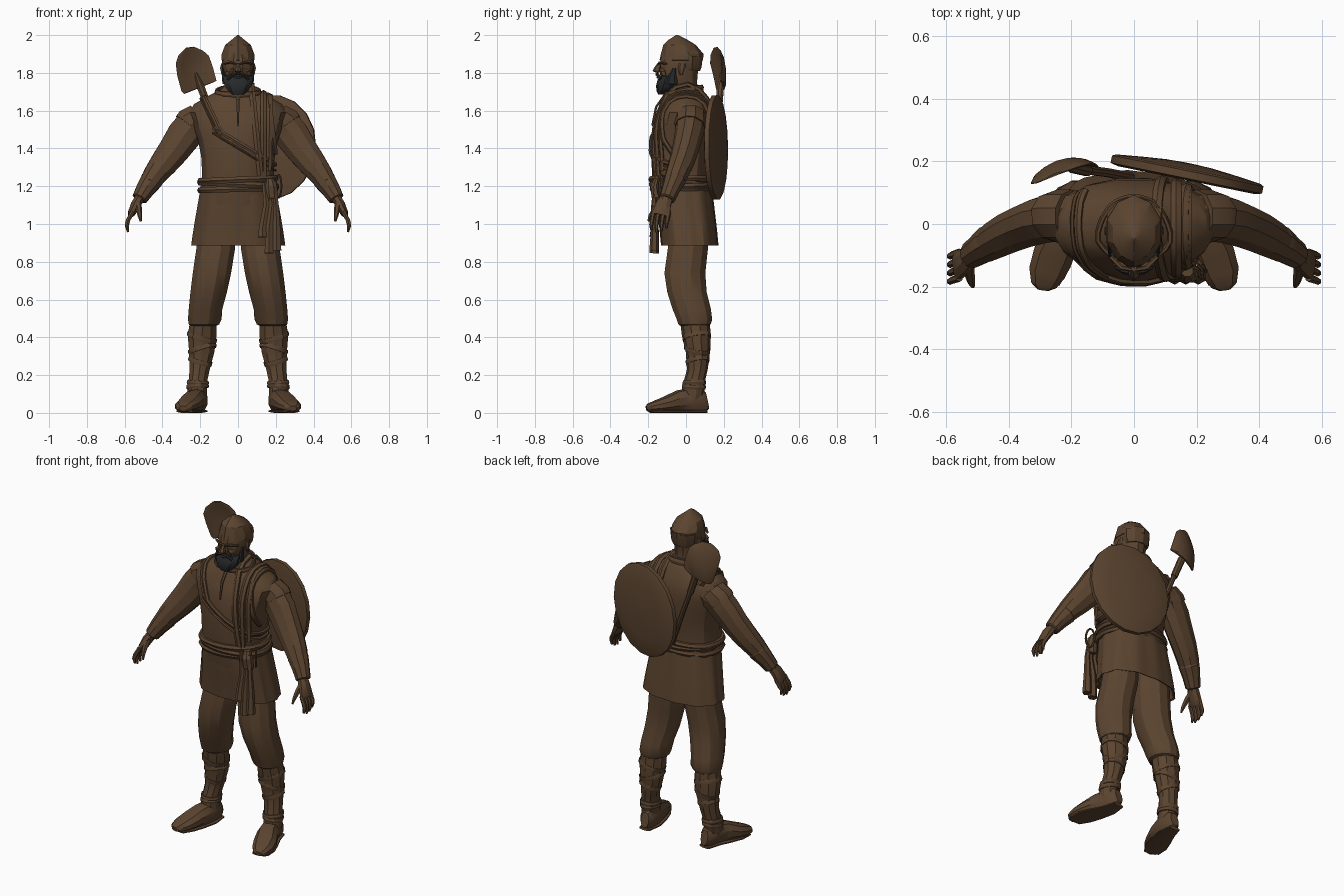
import bpy, bmesh, math
from mathutils import Vector
from mathutils.bvhtree import BVHTree

X, Y, Z = Vector((1, 0, 0)), Vector((0, 1, 0)), Vector((0, 0, 1))


def material(name, rgb):
    m = bpy.data.materials.new(name)
    m.diffuse_color = (*rgb, 1)
    return m


BROWN = material("brown cloth", (0.105, 0.058, 0.029))
DARK = material("dark beard", (0.021, 0.022, 0.024))


def finish(name, bm, mat):
    bmesh.ops.recalc_face_normals(bm, faces=bm.faces)
    me = bpy.data.meshes.new(name)
    bm.to_mesh(me)
    bm.free()
    me.materials.append(mat)
    ob = bpy.data.objects.new(name, me)
    bpy.context.collection.objects.link(ob)
    bpy.ops.object.select_all(action='DESELECT')
    ob.select_set(True)
    bpy.context.view_layer.objects.active = ob
    bpy.ops.object.shade_smooth_by_angle(angle=math.radians(28))
    return ob


def loft(name, secs, n=10, ref=None, mat=BROWN, s=1, power=2.0, closed=False, wave=(0, 0)):
    """Skin rings (x, y, z, half width, half depth); ref=None keeps the rings level."""
    bm = bmesh.new()
    pts = [Vector((p[0] * s, p[1], p[2])) for p in secs]
    rings, m = [], len(secs)
    for i, p in enumerate(pts):
        u, v = X, Y
        if ref:
            a, b = (pts[i - 1], pts[(i + 1) % m]) if closed else (pts[max(i - 1, 0)], pts[min(i + 1, m - 1)])
            t = (b - a).normalized()
            r = ref(p) if callable(ref) else ref
            u = t.cross(r).normalized()
            v = u.cross(t)
        ring = []
        for k in range(n):
            q = 2 * math.pi * (k + 0.5) / n
            c, d = math.cos(q), math.sin(q)
            f = (abs(c) ** power + abs(d) ** power) ** (-1 / power) * (1 + wave[0] * math.cos(wave[1] * q))
            ring.append(bm.verts.new(p + u * (c * f * secs[i][3]) + v * (d * f * secs[i][4])))
        rings.append(ring)
    for i in range(m if closed else m - 1):
        a, b = rings[i], rings[(i + 1) % m]
        for k in range(n):
            bm.faces.new((a[k], a[(k + 1) % n], b[(k + 1) % n], b[k]))
    if not closed:
        bm.faces.new(rings[0])
        bm.faces.new(rings[-1])
    return finish(name, bm, mat)


def wrap(name, body, c, a, b, w, d, arc=None, n=28):
    """Lay a band on a body where the plane through c, spanned by a and b, cuts it."""
    tree = BVHTree.FromPolygons([v.co for v in body.data.vertices],
                                [p.vertices for p in body.data.polygons])
    c, a, b = Vector(c), Vector(a).normalized(), Vector(b).normalized()
    lo, hi = arc or (0, 360)
    secs = []
    for i in range(n):
        q = math.radians(lo + (hi - lo) * i / (n if arc is None else n - 1))
        out = a * math.cos(q) + b * math.sin(q)
        hit = tree.ray_cast(c + out * 0.8, -out)[0]
        if hit:
            p = hit + out * d * 0.4
            secs.append((*p, w, d))
    return loft(name, secs, 6, lambda p: p - c, closed=arc is None)


# Tunic
torso = loft("tunic_body", [
    (0, -.02, 1.10, .19, .14), (0, -.025, 1.20, .198, .15), (0, -.03, 1.27, .192, .152),
    (0, -.025, 1.36, .197, .16), (0, -.02, 1.45, .215, .162), (0, -.01, 1.53, .245, .158),
    (0, -.003, 1.59, .262, .145), (0, 0, 1.635, .235, .125), (0, 0, 1.675, .165, .112),
    (0, 0, 1.71, .095, .092), (0, 0, 1.735, .07, .072)], 16, power=2.3)
skirt = loft("tunic_skirt", [
    (0, -.015, 1.21, .195, .148), (0, -.01, 1.14, .206, .152), (0, .005, 1.03, .225, .15),
    (0, .014, .95, .238, .15), (0, .02, .885, .247, .15), (0, .02, .89, .237, .139),
    (0, .015, .99, .21, .12)], 44, power=2.4, wave=(.022, 11))
loft("neck_slit", [(0, -.108, 1.69, .012, .006), (0, -.158, 1.62, .009, .006),
                   (0, -.178, 1.52, .004, .006)], 6, Y)

# Sash, collar and straps
for i, (z, tilt) in enumerate(((1.235, .04), (1.21, -.05), (1.185, .03))):
    wrap(f"sash_{i}", torso, (0, -.02, z), (1, 0, tilt), Y, .018, .016)
wrap("collar", torso, (0, 0, 1.705), (1, 0, 0), (0, 1, .2), .018, .009)
for i, w in enumerate((.014, .007)):
    wrap(f"upper_strap_{i}", torso, (-.125 - .024 * i, -.02, 1.56), (-.09, 0, .19), -Y, w, .011, (-60, 122), 18)
    wrap(f"lower_strap_{i}", torso, (.07, -.02, 1.39 - .03 * i), (.30, 0, -.18), -Y, w, .011, (-20, 150), 18)
for i, (x, lean) in enumerate(((.10, -.1), (.135, 0), (.165, .02), (.185, -.12))):
    wrap(f"shoulder_cloth_{i}", torso, (x, -.02, 1.45), (lean, 0, 1), -Y, .019, .014, (-70, 148), 18)

# Hanging sash ends, pouch and rope loop
for i, (x0, x1, z) in enumerate(((.14, .13, .93), (.17, .165, .845), (.19, .205, .86))):
    loft(f"sash_end_{i}", [(x0, -.16, 1.22, .014, .012), (x0 + .01, -.17, 1.1, .018, .014),
                           (x1, -.165, .98, .022, .02), (x1, -.168, z, .028, .026)], 6, Y)
loft("belt_pouch", [(.17, -.15, 1.24, .02, .02), (.175, -.16, 1.2, .035, .03),
                    (.18, -.155, 1.14, .035, .03), (.18, -.15, 1.12, .02, .02)], 8)
loft("rope_loop", [(.215 + .015 * math.sin(q), -.13 - .02 * math.sin(q), 1.2 + .06 * math.cos(q), .006, .006)
                   for q in (i * math.pi / 6 for i in range(12))], 6, Y, closed=True)

for s, side in ((1, "left"), (-1, "right")):
    # Sleeve with its shoulder seam and forearm cuff
    loft(f"{side}_sleeve", [
        (.17, .02, 1.56, .075, .09), (.24, .025, 1.525, .095, .08), (.285, .015, 1.47, .096, .076),
        (.34, -.004, 1.39, .086, .071), (.39, -.024, 1.325, .077, .068), (.44, -.05, 1.26, .065, .062),
        (.47, -.07, 1.215, .055, .054)], 10, Y, s=s)
    loft(f"{side}_shoulder_seam", [(.20, .025, 1.57, .08, .085), (.245, .025, 1.53, .097, .085),
                                   (.257, .023, 1.515, .094, .081)], 10, Y, s=s)
    loft(f"{side}_cuff", [(.445, -.053, 1.25, .055, .05), (.455, -.058, 1.235, .062, .06),
                          (.49, -.08, 1.185, .052, .05), (.52, -.10, 1.135, .043, .044),
                          (.523, -.102, 1.13, .035, .035)], 10, Y, s=s)
    # Hand
    loft(f"{side}_palm", [(.515, -.098, 1.145, .028, .032), (.54, -.118, 1.105, .028, .042),
                          (.562, -.13, 1.06, .022, .05), (.57, -.134, 1.045, .014, .045)], 8, Y, s=s)
    for k in range(4):
        y = -.172 + k * .027
        dz = (.012, 0, .004, .02)[k]
        loft(f"{side}_finger_{k}", [(.558, y, 1.065, .013, .013), (.582, y - .008, 1.02, .013, .012),
                                    (.588, y - .012, .985 + dz, .011, .011),
                                    (.582, y - .012, .957 + dz, .006, .006)], 6, Y, s=s)
    loft(f"{side}_thumb", [(.528, -.125, 1.12, .017, .017), (.525, -.165, 1.08, .016, .016),
                           (.52, -.188, 1.045, .012, .012), (.515, -.2, 1.015, .006, .006)], 6, X, s=s)

    # Baggy trouser leg
    loft(f"{side}_trouser", [
        (.11, .02, 1.0, .10, .10), (.118, .01, .87, .106, .11), (.138, -.006, .74, .105, .112),
        (.155, .005, .64, .10, .108), (.172, .03, .55, .092, .105), (.176, .045, .495, .092, .097),
        (.18, .045, .468, .083, .088), (.183, .045, .46, .07, .075)], 12, s=s)
    # Wrapped lower leg
    shin = loft(f"{side}_leg_wrap", [
        (.183, .045, .50, .072, .078), (.19, .055, .41, .08, .077), (.192, .063, .32, .070, .064),
        (.203, .06, .23, .056, .055), (.212, .045, .17, .052, .056), (.216, .035, .10, .055, .062),
        (.216, .03, .06, .045, .06)], 10, s=s)
    for i, (z, t) in enumerate(((.40, .3), (.34, -.3), (.27, .3), (.16, .05), (.14, -.08))):
        cx = .192 if z > .2 else .212
        wrap(f"{side}_leg_band_{i}", shin, (cx * s, .052, z), (1, 0, t * s), (0, 1, t / 2),
             .014, .004 if z > .2 else .007, n=14)
    # Shoe, pointing outward
    loft(f"{side}_shoe", [
        (.205, .113, .065, .025, .045), (.207, .09, .06, .042, .06), (.212, .03, .066, .052, .066),
        (.232, -.04, .06, .06, .06), (.258, -.10, .045, .066, .045), (.278, -.155, .034, .06, .034),
        (.288, -.195, .027, .042, .024), (.29, -.21, .024, .02, .014)], 10, Z, s=s, power=2.7)
    loft(f"{side}_sole", [
        (.206, .112, .009, .035, .009), (.212, .03, .009, .053, .009), (.238, -.05, .009, .062, .009),
        (.264, -.12, .009, .064, .009), (.283, -.185, .009, .046, .009)], 8, Z, s=s, power=4)

    # Face details
    loft(f"{side}_brow", [(.008, -.146, 1.848, .006, .007), (.04, -.140, 1.855, .006, .008),
                          (.075, -.105, 1.848, .005, .007)], 6, Y, s=s)
    loft(f"{side}_cheek", [(.03, -.128, 1.825, .012, .012), (.045, -.122, 1.808, .024, .02),
                           (.05, -.115, 1.785, .018, .015)], 6, s=s)
    loft(f"{side}_ear", [(.082, -.02, 1.85, .008, .018), (.086, -.022, 1.825, .010, .02),
                         (.082, -.025, 1.79, .006, .01)], 6, s=s)
    loft(f"{side}_moustache", [(.0, -.152, 1.795, .007, .010), (.03, -.15, 1.789, .009, .011),
                               (.055, -.135, 1.768, .010, .010)], 6, Y, DARK, s=s)
    loft(f"{side}_sideburn", [(.072, -.078, 1.74, .013, .034), (.075, -.072, 1.785, .010, .024),
                              (.079, -.062, 1.825, .006, .011)], 6, mat=DARK, s=s)

# Head, nose, beard and pointed cap
loft("head", [(0, .005, 1.66, .065, .065), (0, 0, 1.72, .062, .066), (0, -.03, 1.745, .072, .092),
              (0, -.038, 1.79, .081, .102), (0, -.033, 1.83, .085, .106), (0, -.03, 1.875, .088, .108),
              (0, -.03, 1.92, .07, .09)], 12)
loft("nose", [(0, -.14, 1.85, .010, .012), (0, -.15, 1.828, .013, .018),
              (0, -.156, 1.81, .02, .022), (0, -.146, 1.801, .014, .012)], 6)
loft("lower_lip", [(-.022, -.143, 1.776, .004, .005), (0, -.15, 1.776, .006, .007),
                   (.022, -.143, 1.776, .004, .005)], 6, Y)
loft("beard", [(0, -.125, 1.685, .03, .022), (0, -.115, 1.705, .056, .042), (0, -.102, 1.735, .076, .056),
               (0, -.094, 1.765, .082, .056), (0, -.082, 1.783, .080, .053)], 10, mat=DARK)
loft("cap", [(0, -.025, 1.864, .088, .108), (0, -.025, 1.868, .093, .115), (0, -.02, 1.90, .092, .113),
             (0, -.034, 1.948, .072, .086), (0, -.042, 1.975, .036, .05),
             (0, -.048, 2.0, .004, .006)], 10, power=1.85)
loft("cap_back", [(0, .012, 1.81, .072, .062), (0, .01, 1.83, .085, .072), (0, .01, 1.89, .09, .08)], 10)

# Round shield on the back
axis = Vector((.2, .98, 0)).normalized()
profile = ((-.02, .9), (-.014, 1), (.010, 1), (.016, .95), (.026, .6), (.033, .3), (.035, .05))
loft("shield", [(*(Vector((.17, .16, 1.405)) + axis * d), .246 * k, .28 * k) for d, k in profile],
     18, Vector((.2, 0, 1)))

# Shovel slung behind the shoulder, its blade bent into a shallow scoop
blade = loft("shovel_blade", [(-.203, .2, 1.722, .09, .007), (-.207, .202, 1.732, .097, .010),
                              (-.228, .202, 1.81, .097, .011), (-.242, .192, 1.87, .09, .009),
                              (-.25, .18, 1.905, .066, .007), (-.254, .17, 1.935, .022, .004)],
             16, Y, power=3)
for v in blade.data.vertices:
    v.co.y -= 3.2 * (v.co.x + .19) ** 2
loft("shovel_socket", [(-.15, .172, 1.60, .02, .02), (-.195, .182, 1.72, .022, .02),
                       (-.225, .195, 1.80, .008, .014)], 8, Y)
loft("shovel_handle", [(-.195, .178, 1.72, .015, .015), (-.09, .165, 1.45, .015, .015),
                       (-.01, .15, 1.24, .015, .015)], 8, Y)
